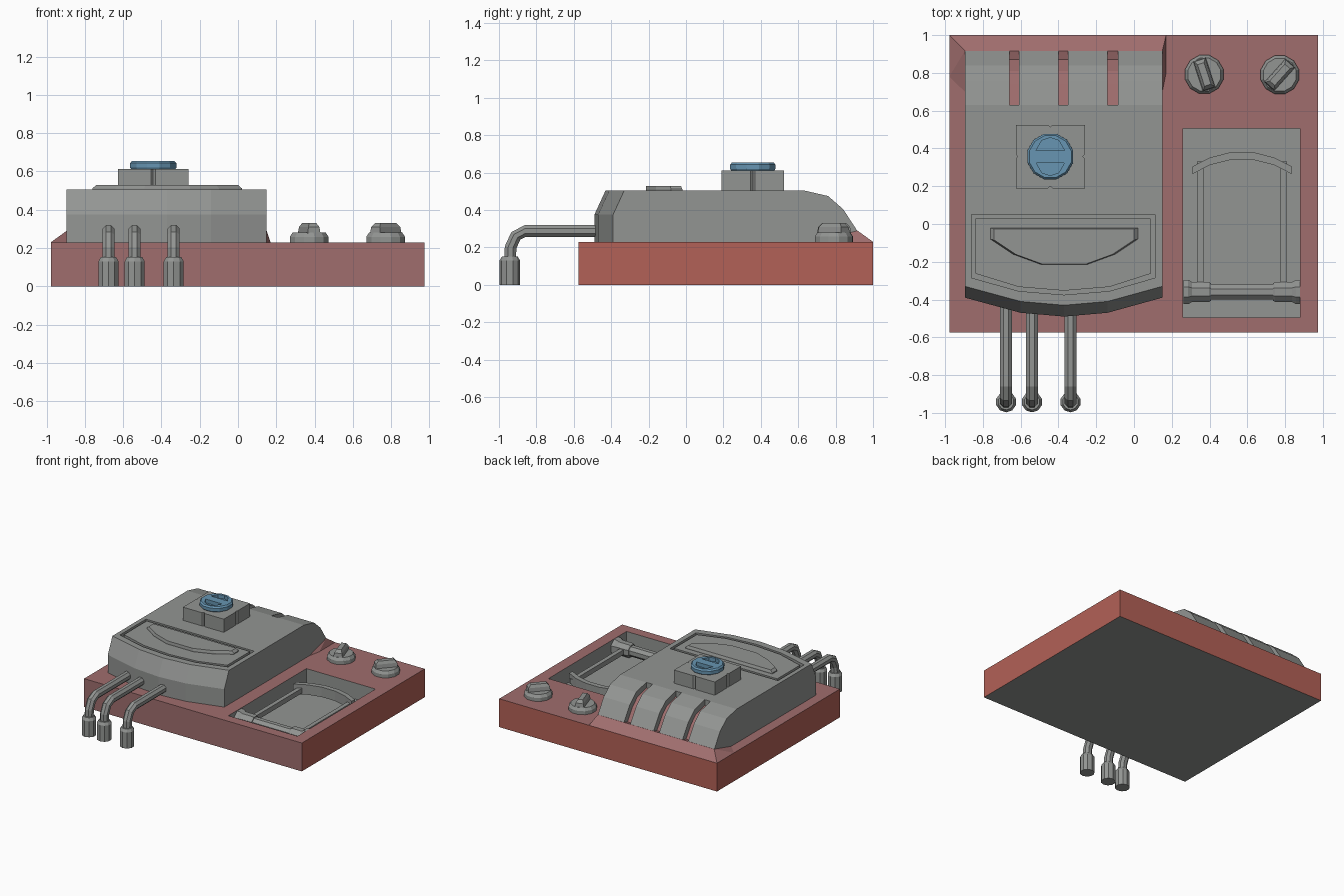
import bpy, bmesh, math
from mathutils import Vector, Matrix

if "Cube" in bpy.data.objects:
    bpy.data.objects.remove(bpy.data.objects["Cube"])


def material(name, rgb):
    m = bpy.data.materials.new(name)
    m.diffuse_color = (*rgb, 1)
    m.use_nodes = True
    m.node_tree.nodes["Principled BSDF"].inputs["Base Color"].default_value = m.diffuse_color
    return m


GREY = material("grey", (0.29, 0.30, 0.29))
DULL = material("dull_red", (0.35, 0.155, 0.155))
RED = material("red", (0.45, 0.12, 0.095))
BLUE = material("blue", (0.135, 0.30, 0.445))


def finish(bm, name, *mats):
    bmesh.ops.recalc_face_normals(bm, faces=bm.faces)
    me = bpy.data.meshes.new(name)
    bm.to_mesh(me)
    bm.free()
    for m in mats:
        me.materials.append(m)
    ob = bpy.data.objects.new(name, me)
    bpy.context.collection.objects.link(ob)
    return ob


def loft(name, rings, mat):
    """Closed solid through rings with equal point counts."""
    bm = bmesh.new()
    vs = [[bm.verts.new(p) for p in r] for r in rings]
    n = len(vs[0])
    for a, b in zip(vs, vs[1:]):
        for i in range(n):
            bm.faces.new((a[i], a[(i + 1) % n], b[(i + 1) % n], b[i]))
    bm.faces.new(vs[0])
    bm.faces.new(vs[-1])
    return finish(bm, name, mat)


def prism(name, outline, z0, z1, mat):
    return loft(name, [[(x, y, z) for x, y in outline] for z in (z0, z1)], mat)


def box(name, x0, x1, y0, y1, z0, z1, mat):
    return prism(name, [(x0, y0), (x1, y0), (x1, y1), (x0, y1)], z0, z1, mat)


def turned(name, origin, profile, sides, mat, along_x=False):
    """Turned part: profile is (radius, distance along axis)."""
    rings = []
    for r, h in profile:
        ring = []
        for i in range(sides):
            a = 2 * math.pi * (i + 0.5) / sides
            c, s = r * math.cos(a), r * math.sin(a)
            ring.append(Vector(origin) + Vector((h, c, s) if along_x else (c, s, h)))
        rings.append(ring)
    return loft(name, rings, mat)


def cut(target, cutter):
    mod = target.modifiers.new("cut", 'BOOLEAN')
    mod.operation = 'DIFFERENCE'
    mod.solver = 'EXACT'
    mod.object = cutter
    bpy.context.view_layer.objects.active = target
    bpy.ops.object.modifier_apply(modifier=mod.name)
    bpy.data.objects.remove(cutter)


# Base slab with a sunken tray
bm = bmesh.new()
xs, ys = (-0.978, 0.26, 0.88, 0.975), (-0.575, -0.495, 0.505, 1.0)
g = [[bm.verts.new((x, y, 0.23)) for x in xs] for y in ys]
cells = [bm.faces.new((g[j][i], g[j][i + 1], g[j + 1][i + 1], g[j + 1][i]))
         for j in range(3) for i in range(3)]
rim = [e for e in bm.edges if e.is_boundary]
ext = bmesh.ops.extrude_edge_only(bm, edges=rim)["geom"]
low = [v for v in ext if isinstance(v, bmesh.types.BMVert)]
for v in low:
    v.co.z = 0
bmesh.ops.contextual_create(bm, geom=[e for e in ext if isinstance(e, bmesh.types.BMEdge)
                                      and all(v in low for v in e.verts)])
ext = bmesh.ops.extrude_discrete_faces(bm, faces=[cells[4]])["faces"][0]
floor_loop = list(ext.verts)
top_loop = [g[1][1], g[1][2], g[2][2], g[2][1]]
bmesh.ops.translate(bm, verts=floor_loop, vec=(0, 0, -0.13))
bmesh.ops.remove_doubles(bm, verts=bm.verts, dist=1e-5)
bmesh.ops.recalc_face_normals(bm, faces=bm.faces)
for f in bm.faces:
    c, n = f.calc_center_median(), f.normal
    in_tray = 0.25 < c.x < 0.89 and -0.5 < c.y < 0.51 and c.z < 0.225
    if (in_tray and c.y > -0.5) or c.z < 0.01:
        f.material_index = 2
    elif abs(n.x) > 0.5 or n.y > 0.5:
        f.material_index = 1
finish(bm, "base", DULL, RED, GREY)

# Housing: side profile lofted across x, with three slots down the back
fronts = [(-0.895, -0.39), (-0.60, -0.47), (-0.37, -0.49), (-0.14, -0.47), (0.15, -0.39)]
slots = [(-0.66, -0.61), (-0.40, -0.35), (-0.14, -0.085)]


def front_y(x):
    for (x0, a), (x1, b) in zip(fronts, fronts[1:]):
        if x <= x1:
            return a + (b - a) * (x - x0) / (x1 - x0)
    return fronts[-1][1]


def section(x, sunk):
    f = front_y(x)
    back = ([(0.63, 0.46), (0.745, 0.43), (0.81, 0.37), (0.88, 0.265)] if sunk else
            [(0.63, 0.505), (0.76, 0.475), (0.84, 0.405), (0.915, 0.29)])
    pts = [(f, 0.225), (f, 0.375), (f + 0.06, 0.505), (0.63, 0.505)] + back + [(0.915, 0.225)]
    return [(x, y, z) for y, z in pts]


stations = [(x, False) for x, _ in fronts if not any(a <= x <= b for a, b in slots)]
for a, b in slots:
    stations += [(a, False), (a + 1e-7, True), (b - 1e-7, True), (b, False)]
stations += [(-0.37, True)]
stations.sort(key=lambda s: s[0])
bm = bmesh.new()
rings = [[bm.verts.new(p) for p in section(*s)] for s in stations]
for k, (a, b) in enumerate(zip(rings, rings[1:])):
    n = len(a)
    for i in range(n):
        f = bm.faces.new((a[i], a[(i + 1) % n], b[(i + 1) % n], b[i]))
        if stations[k][1] and stations[k + 1][1] and 4 <= i <= 7:
            f.material_index = 1
bm.faces.new(rings[0])
bm.faces.new(rings[-1])
bmesh.ops.remove_doubles(bm, verts=bm.verts, dist=1e-5)
housing = finish(bm, "housing", GREY, DULL)


# Hatch: groove cut in the housing, panel set back into it
def hatch(d):
    return [(-0.86 + d, 0.05 - d), (0.11 - d, 0.05 - d), (0.11 - d, -0.285 + d),
            (-0.13, -0.355 + d), (-0.37, -0.375 + d), (-0.61, -0.355 + d), (-0.86 + d, -0.285 + d)]


cut(housing, prism("hatch_cutter", hatch(0), 0.48, 0.56, GREY))
prism("hatch_panel", hatch(0.022), 0.47, 0.505, GREY)


# Raised crescent grip on the hatch
def crescent(s):
    pts = [(-0.39, -0.02), (0.39, -0.02), (0.39, -0.08), (0.27, -0.16), (0.12, -0.215),
           (-0.12, -0.215), (-0.27, -0.16), (-0.39, -0.08)]
    return [(-0.37 + x * s, -0.02 + (y + 0.02) * s - (1 - s) * 0.15) for x, y in pts]


loft("hatch_grip", [[(x, y, z) for x, y in crescent(s)]
                    for s, z in ((1, 0.50), (1, 0.512), (0.95, 0.53))], GREY)

# Red skirt sloping up to the back of the housing
bm = bmesh.new()
for p in [(-0.978, 1, 0.23), (0.17, 1, 0.23), (-0.978, 0.78, 0.23), (-0.895, 0.70, 0.23),
          (0.17, 0.80, 0.23), (0.15, 0.70, 0.23), (-0.895, 0.917, 0.29), (0.15, 0.917, 0.29)]:
    bm.verts.new(p)
bmesh.ops.convex_hull(bm, input=bm.verts)
finish(bm, "back_skirt", DULL)

# Valve block with a notch in the middle of each side
cx, cy = -0.443, 0.357
quarter = [(0.183, -0.168), (0.183, -0.012), (0.172, 0), (0.183, 0.012), (0.183, 0.168),
           (0.012, 0.168), (0, 0.157), (-0.012, 0.168)]
outline = [(cx + s * x, cy + s * y) for s in (1, -1) for x, y in quarter]
prism("valve_block", outline, 0.49, 0.612, GREY)

# Blue valve knob, two pockets leave a grip bar across it
knob = turned("valve_knob", (cx, cy, 0),
              [(0.115, 0.605), (0.125, 0.62), (0.125, 0.643), (0.115, 0.655)], 12, BLUE)
for s in (1, -1):
    pocket = [(cx + s * x, cy + s * y) for x, y in
              [(-0.075, 0.033), (0.075, 0.033), (0.045, 0.085), (0, 0.10), (-0.045, 0.085)]]
    cut(knob, prism("pocket_cutter", pocket, 0.625, 0.70, BLUE))

# Dials with a turned grip
for i, (x, y, ang) in enumerate([(0.372, 0.792, 108), (0.772, 0.79, 48)]):
    turned(f"dial_{i}", (x, y, 0), [(0.105, 0.225), (0.105, 0.258), (0.09, 0.28)], 12, GREY)
    rot = Matrix.Translation((x, y, 0)) @ Matrix.Rotation(math.radians(ang), 4, 'Z')
    rings = [[rot @ Vector((sx * l, sy * w, z)) for sx, sy in ((1, 1), (-1, 1), (-1, -1), (1, -1))]
             for l, w, z in ((0.085, 0.036, 0.27), (0.08, 0.03, 0.31), (0.06, 0.018, 0.332))]
    loft(f"dial_grip_{i}", rings, GREY)

# Pipes bending down into connectors
path = [(-0.38, 0.288), (-0.86, 0.288), (-0.91, 0.262), (-0.938, 0.20), (-0.94, 0.12)]
for i, x in enumerate((-0.677, -0.54, -0.336)):
    rings = []
    for k, (y, z) in enumerate(path):
        d = Vector(path[min(k + 1, 4)]) - Vector(path[max(k - 1, 0)])
        d.normalize()
        rings.append([(x + 0.034 * math.cos(t), y - d.y * 0.034 * math.sin(t),
                       z + d.x * 0.034 * math.sin(t))
                      for t in (math.pi * (j + 0.5) / 4 for j in range(8))])
    loft(f"pipe_{i}", rings, GREY)
    turned(f"pipe_connector_{i}", (x, -0.942, 0),
           [(0.055, 0), (0.055, 0.13), (0.042, 0.152)], 10, GREY)

# Carry handle lying in the tray: hinge rod, clamps, rails and curved grip
mid = 0.572
turned("hinge_rod", (mid, -0.36, 0.163), [(0.043, -0.30), (0.043, 0.30)], 8, GREY, True)
for side, s in (("left", -1), ("right", 1)):
    turned(f"clamp_{side}", (mid, -0.36, 0.163),
           [(0.05, s * 0.165), (0.057, s * 0.175), (0.057, s * 0.265), (0.07, s * 0.285),
            (0.07, s * 0.309)], 8, GREY, True)
    x = mid + s * 0.221
    box(f"handle_rail_{side}", x - 0.017, x + 0.017, -0.35, 0.33, 0.14, 0.18, GREY)
arc = [(-0.262, 0.305), (-0.17, 0.352), (-0.06, 0.38), (0.06, 0.38), (0.17, 0.352), (0.262, 0.305)]
prism("handle_grip", [(mid + x, y) for x, y in arc] +
      [(mid + x, y - 0.04) for x, y in reversed(arc)], 0.13, 0.21, GREY)
